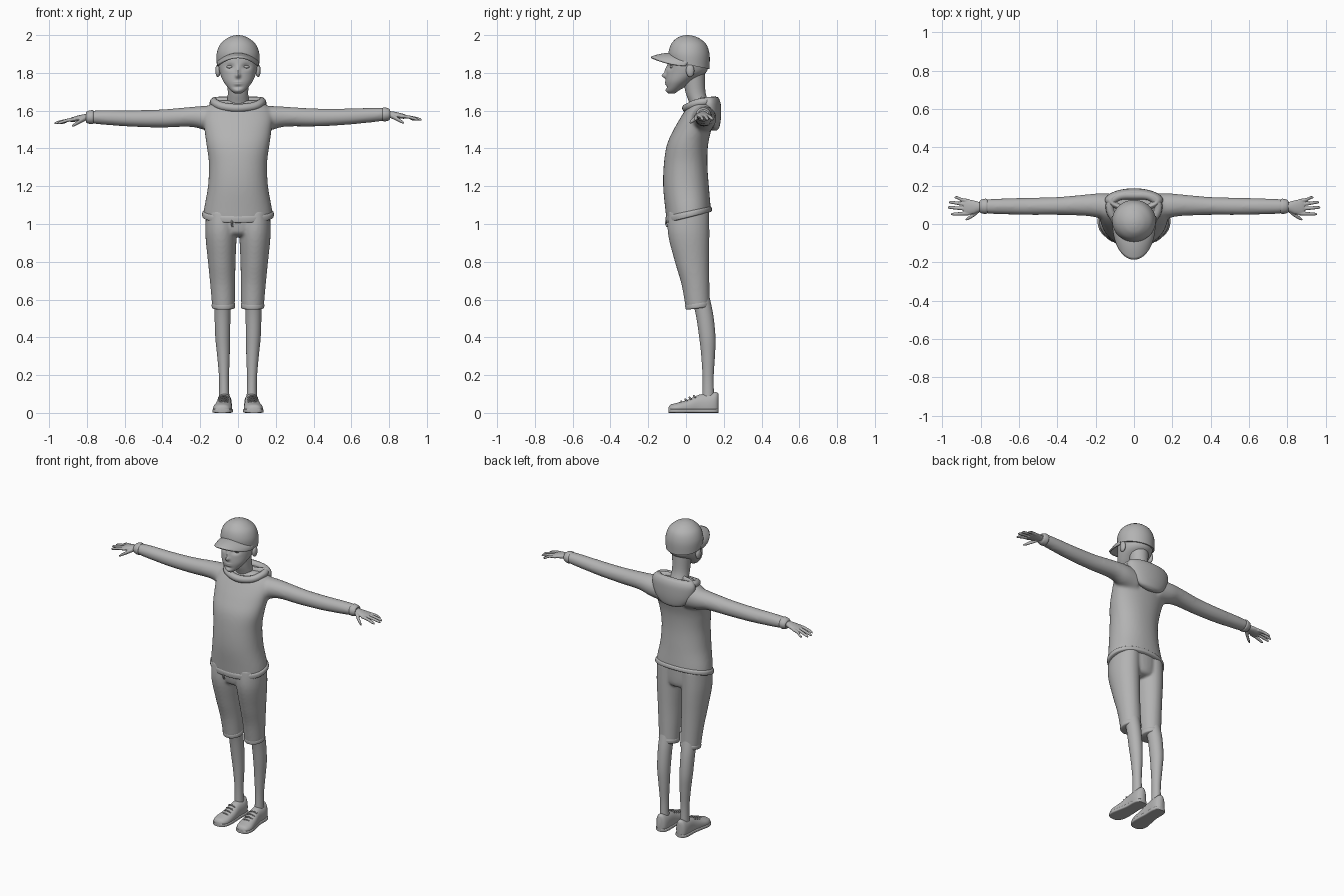
import bpy, bmesh, math
from mathutils import Vector, Matrix

cube = bpy.data.objects.get("Cube")
if cube:
    bpy.data.objects.remove(cube, do_unlink=True)

grey = bpy.data.materials.new("plain grey")
grey.use_nodes = True
grey.diffuse_color = (0.45, 0.45, 0.45, 1)
for node in grey.node_tree.nodes:
    if node.type == 'BSDF_PRINCIPLED':
        node.inputs["Base Color"].default_value = grey.diffuse_color
        node.inputs["Roughness"].default_value = 0.8


def spline(a, b, c, d, t):
    """Catmull-Rom blend of four neighbouring sections."""
    return [q + 0.5 * t * (r - p + t * (2*p - 5*q + 4*r - s + t * (3 * (q - r) + s - p)))
            for p, q, r, s in zip(a, b, c, d)]


def loft(bm, axis, sections, side=1, segs=32, steps=5, power=2.0):
    """Skin elliptical sections (place, centre 1, centre 2, radius 1, radius 2, tilt)."""
    secs = [list(s) + [0] * (6 - len(s)) for s in sections]
    padded = [secs[0]] + secs + [secs[-1]]
    fine = [spline(*padded[i:i + 4], k / steps)
            for i in range(len(secs) - 1) for k in range(steps)] + [secs[-1]]
    rings = []
    for place, c1, c2, r1, r2, tilt in fine:
        ring = []
        for k in range(segs):
            angle = math.tau * k / segs
            u, v = [math.copysign(abs(w) ** (2 / power), w)
                    for w in (math.cos(angle), math.sin(angle))]
            p, q, t = c1 + r1 * u, c2 + r2 * v, place + tilt * r2 * v
            co = {'x': (t, p, q), 'y': (p, t, q), 'z': (p, q, t)}[axis]
            ring.append(bm.verts.new((co[0] * side, co[1], co[2])))
        rings.append(ring)
    for a, b in zip(rings, rings[1:]):
        for k in range(segs):
            n = (k + 1) % segs
            bm.faces.new((a[k], a[n], b[n], b[k]))
    bm.faces.new(rings[0])
    bm.faces.new(rings[-1])


def ball(bm, centre, radii):
    matrix = Matrix.Translation(centre) @ Matrix.Diagonal((*radii, 1))
    bmesh.ops.create_uvsphere(bm, u_segments=24, v_segments=14, radius=1, matrix=matrix)


def finish(name, bm, voxel=0, rounds=6):
    """Turn the bmesh into an object; a voxel size melts overlapping lofts together."""
    bmesh.ops.recalc_face_normals(bm, faces=bm.faces[:])
    mesh = bpy.data.meshes.new(name)
    bm.to_mesh(mesh)
    bm.free()
    mesh.materials.append(grey)
    mesh.shade_smooth()
    mesh.set_sharp_from_angle(angle=math.radians(50))
    obj = bpy.data.objects.new(name, mesh)
    bpy.context.scene.collection.objects.link(obj)
    if voxel:
        remesh = obj.modifiers.new("melt", 'REMESH')
        remesh.mode, remesh.voxel_size, remesh.use_smooth_shade = 'VOXEL', voxel, True
        relax = obj.modifiers.new("relax", 'SMOOTH')
        relax.factor, relax.iterations = 0.5, rounds
    return obj


def part(name, axis, sections, **options):
    bm = bmesh.new()
    loft(bm, axis, sections, **options)
    return finish(name, bm)


def cord(name, points, radius, cyclic=False):
    curve = bpy.data.curves.new(name, 'CURVE')
    curve.dimensions, curve.bevel_depth, curve.bevel_resolution = '3D', radius, 3
    curve.use_fill_caps = True
    line = curve.splines.new('BEZIER')
    line.bezier_points.add(len(points) - 1)
    line.use_cyclic_u = cyclic
    for knot, co in zip(line.bezier_points, points):
        knot.co = co
        knot.handle_left_type = knot.handle_right_type = 'AUTO'
    curve.materials.append(grey)
    bpy.context.scene.collection.objects.link(bpy.data.objects.new(name, curve))


# Head, with the face pushed in and out by soft bumps (x, z, width, height, depth)
bm = bmesh.new()
loft(bm, 'z', [(1.69, 0, -.075, .015, .015), (1.705, 0, -.068, .037, .034),
               (1.73, 0, -.053, .06, .052), (1.76, 0, -.032, .08, .075),
               (1.8, 0, 0, .096, .104), (1.84, 0, .01, .103, .108),
               (1.9, 0, .015, .104, .104), (1.95, 0, .015, .08, .08)], segs=96, steps=8)
bumps = [(-.042, 1.832, .02, .014, .013), (.042, 1.832, .02, .014, .013),
         (0, 1.785, .012, .012, -.02), (0, 1.81, .01, .025, -.01),
         (0, 1.746, .022, .009, -.007), (0, 1.746, .02, .003, .005),
         (0, 1.725, .02, .007, .005), (0, 1.705, .02, .012, -.006)]
for v in bm.verts:
    if v.co.y < -.02:
        x, z = v.co.x, v.co.z
        v.co.y += sum(d * math.exp(-((x - bx) / w) ** 2 - ((z - bz) / h) ** 2)
                      for bx, bz, w, h, d in bumps)
finish("head", bm)
part("neck", 'z', [(1.58, 0, .09, .065, .055), (1.64, 0, .07, .058, .052),
                   (1.7, 0, .05, .054, .053), (1.8, 0, .04, .06, .06)])
for side, label in ((1, "left"), (-1, "right")):
    bm = bmesh.new()
    ball(bm, (.042 * side, -.07, 1.832), (.019, .016, .01))
    finish(label + "_eye", bm)
    bm = bmesh.new()
    ball(bm, (.106 * side, .022, 1.812), (.014, .022, .034))
    finish(label + "_ear", bm)

# Cap: crown, button and curved brim
part("cap_crown", 'z', [(1.842, 0, .017, .112, .107, -.2), (1.9, 0, .016, .113, .109, -.05),
                        (1.95, 0, .014, .095, .094), (1.982, 0, .01, .06, .062),
                        (1.996, 0, .008, .028, .03), (2, 0, .008, .004, .004)], segs=48)
bm = bmesh.new()
ball(bm, (0, .065, 1.979), (.009, .009, .006))
finish("cap_button", bm)
bm = bmesh.new()
rows = []
for j in range(9):
    out = j / 8
    row = []
    for i in range(33):
        t = math.pi * (i / 32 - 0.5)
        x = .108 * math.sin(t)
        y = .015 * (1 - out) - (.09 + .095 * out) * math.cos(t)
        z = 1.902 - .02 * out ** 2 - .045 * math.sin(t) ** 2
        row.append(bm.verts.new((x, y, z)))
    rows.append(row)
for a, b in zip(rows, rows[1:]):
    for i in range(32):
        bm.faces.new((a[i], a[i + 1], b[i + 1], b[i]))
brim = finish("cap_brim", bm)
thick = brim.modifiers.new("thickness", 'SOLIDIFY')
thick.thickness, thick.offset = .009, 0

# Hoodie: body and sleeves melted into one skin
DROP = {1: 0, -1: .025}


def arm(bm, side, sections, **options):
    """Loft along the arm; the right arm hangs slightly lower."""
    lowered = [(s[0], s[1], s[2] - DROP[side] * (s[0] - .2), *s[3:]) for s in sections]
    loft(bm, 'x', lowered, side, **options)


bm = bmesh.new()
loft(bm, 'z', [(1.04, 0, .015, .184, .117, .25), (1.09, 0, .01, .178, .119, .15),
               (1.2, 0, 0, .159, .121), (1.32, 0, -.002, .154, .115),
               (1.42, 0, .008, .167, .109), (1.5, 0, .035, .178, .1),
               (1.57, 0, .065, .186, .09), (1.62, 0, .085, .165, .078),
               (1.655, 0, .09, .1, .06)], segs=48, power=2.2)
for side in DROP:
    arm(bm, side, [(.08, .085, 1.55, .07, .075), (.17, .095, 1.56, .066, .065),
                   (.25, .098, 1.568, .056, .053), (.4, .094, 1.564, .047, .048),
                   (.55, .092, 1.567, .045, .044), (.7, .092, 1.576, .041, .039),
                   (.78, .092, 1.581, .037, .034)])
finish("hoodie", bm, .009, 8)
part("hoodie_hem", 'z', [(1.035, 0, .016, .18, .114, .25), (1.04, 0, .016, .189, .122, .25),
                         (1.06, 0, .014, .189, .122, .22), (1.07, 0, .013, .178, .115, .2)],
     segs=48, power=2.2)

# Hood hanging behind the neck, its collar and the neckline
part("hood", 'z', [(1.495, 0, .15, .03, .012), (1.51, 0, .148, .08, .028),
                   (1.55, 0, .138, .122, .046), (1.6, 0, .128, .146, .058),
                   (1.645, 0, .124, .15, .058), (1.672, 0, .122, .128, .045),
                   (1.665, 0, .118, .1, .028), (1.63, 0, .115, .07, .015)], segs=48)
cord("hood_collar", [(0, .15, 1.655)] + [
    (x * s, y, z) for s, knots in ((1, (0, 1, 2)), (-1, (2, 1, 0)))
    for x, y, z in [[(.115, .12, 1.65), (.12, .06, 1.64), (.07, .015, 1.62)][k] for k in knots]],
    .022, True)

# Hands with spread fingers and a low thumb
FINGERS = [(.055, .955, .052), (.078, .972, .086), (.1, .966, .113), (.12, .938, .138)]
for side, label in ((1, "left"), (-1, "right")):
    bm = bmesh.new()
    arm(bm, side, [(.74, .092, 1.58, .022, .02), (.8, .09, 1.58, .024, .018),
                   (.84, .088, 1.576, .036, .016), (.875, .088, 1.57, .04, .013),
                   (.89, .088, 1.568, .032, .009)])
    for root, tip, end in FINGERS:
        arm(bm, side, [(.86, root, 1.571, .01, .01), (.9, root * .6 + end * .4, 1.567, .0095, .009),
                       (tip - .015, end, 1.556, .008, .008), (tip, end, 1.551, .004, .004)], segs=12)
    arm(bm, side, [(.805, .075, 1.575, .013, .013), (.835, .05, 1.56, .012, .012),
                   (.865, .03, 1.543, .009, .009), (.88, .022, 1.535, .004, .004)], segs=12)
    finish(label + "_hand", bm, .003, 3)
    bm = bmesh.new()
    arm(bm, side, [(.765, .092, 1.58, .036, .034), (.775, .092, 1.58, .04, .037),
                   (.795, .092, 1.58, .036, .033), (.805, .092, 1.58, .029, .026)])
    finish(label + "_cuff", bm)

# Shorts: seat and both legs melted together, with hems and a drawstring
bm = bmesh.new()
loft(bm, 'z', [(.935, 0, .02, .05, .06), (.96, 0, .018, .13, .1), (1.08, 0, .015, .16, .108)])
for side in (1, -1):
    loft(bm, 'z', [(1.07, .088, .015, .08, .108), (.95, .09, .014, .083, .11),
                   (.8, .086, .032, .073, .091), (.68, .081, .05, .066, .074),
                   (.565, .077, .062, .06, .064, .12)], side)
finish("shorts", bm, .008, 5)
for side, label in ((1, "left"), (-1, "right")):
    part(label + "_shorts_hem", 'z', [(.553, .077, .062, .054, .058, .12),
                                      (.558, .077, .062, .061, .064, .12),
                                      (.575, .077, .062, .062, .066, .12),
                                      (.585, .077, .061, .058, .062, .12)], side=side)
cord("drawstring", [(-.03, -.09, 1.03), (-.032, -.106, 1.01), (-.03, -.1, .985)], .005)

# Legs and shoes
for side, label in ((1, "left"), (-1, "right")):
    part(label + "_leg", 'z', [(.62, .08, .075, .045, .048), (.52, .082, .098, .042, .046),
                               (.4, .081, .113, .039, .043), (.3, .077, .117, .033, .036),
                               (.18, .074, .117, .026, .029), (.06, .073, .118, .028, .032)],
         side=side)
    outline = [(-.092, .085, .02), (-.08, .084, .038), (-.045, .082, .05), (.01, .077, .046),
               (.07, .073, .039), (.13, .072, .039), (.16, .072, .031), (.173, .072, .014)]
    heights = (.03, .044, .054, .07, .096, .105, .11, .1)
    bm = bmesh.new()
    loft(bm, 'y', [(y, cx, h * .4, w, h * .6) for (y, cx, w), h in zip(outline, heights)],
         side, power=2.3)
    for v in bm.verts:
        v.co.z = max(v.co.z, .004)
    finish(label + "_shoe", bm)
    part(label + "_sole", 'y', [(y, cx, .011, w + .004, .011) for y, cx, w in outline],
         side=side, power=5)
    for row in range(4):
        y, z = -.02 + .022 * row, .063 + .0095 * row
        cord(f"{label}_lace_{row}", [((.077 + dx) * side, y + dy, z - abs(dx) * .4)
                                     for dx, dy in ((-.026, 0), (0, -.006), (.026, .004))], .004)
